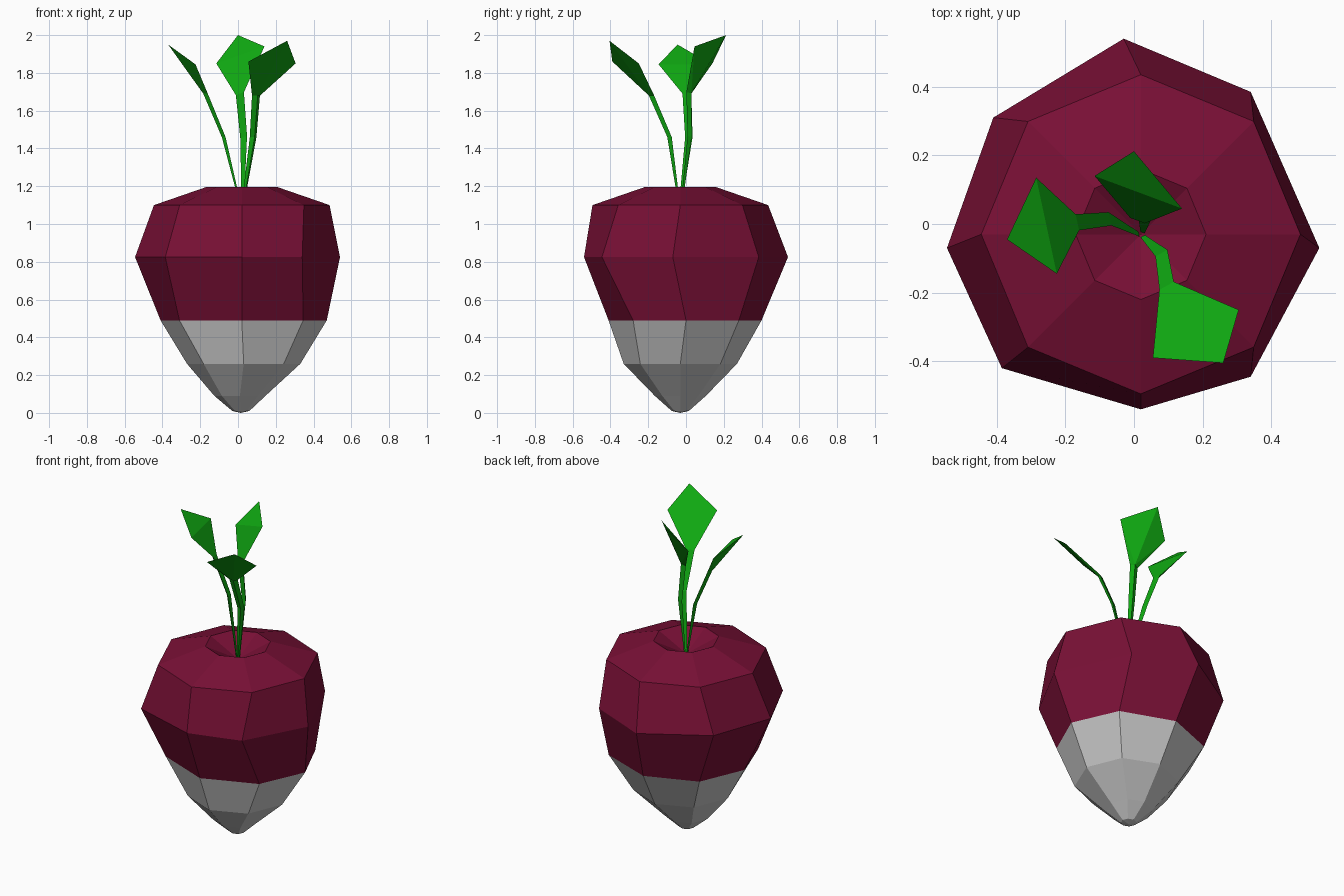
import bpy, bmesh, math
from mathutils import Vector

if "Cube" in bpy.data.objects:
    bpy.data.objects.remove(bpy.data.objects["Cube"])

SIDES = 8


def material(name, rgb):
    m = bpy.data.materials.new(name)
    m.diffuse_color = (*rgb, 1)
    m.use_nodes = True
    m.node_tree.nodes["Principled BSDF"].inputs["Base Color"].default_value = m.diffuse_color
    return m


def add_object(name, verts, faces, mat=None, fix_normals=False):
    me = bpy.data.meshes.new(name)
    me.from_pydata(verts, [], faces)
    if fix_normals:
        bm = bmesh.new()
        bm.from_mesh(me)
        bmesh.ops.recalc_face_normals(bm, faces=bm.faces)
        bm.to_mesh(me)
        bm.free()
    if mat:
        me.materials.append(mat)
    ob = bpy.data.objects.new(name, me)
    bpy.context.collection.objects.link(ob)
    return ob


def ring(cx, cy, z, r):
    return [(cx + r * math.cos(i * math.tau / SIDES),
             cy + r * math.sin(i * math.tau / SIDES), z) for i in range(SIDES)]


def loft(name, rings, bottom=None, top=None, mat=None):
    """Skin rings from bottom to top, with optional pole points."""
    verts = [v for r in rings for v in r]
    faces = []
    for k in range(len(rings) - 1):
        for i in range(SIDES):
            a, b = k * SIDES + i, k * SIDES + (i + 1) % SIDES
            faces.append((a, b, b + SIDES, a + SIDES))
    if bottom:
        verts.append(bottom)
        faces += [((i + 1) % SIDES, i, len(verts) - 1) for i in range(SIDES)]
    if top:
        s = (len(rings) - 1) * SIDES
        verts.append(top)
        faces += [(s + i, s + (i + 1) % SIDES, len(verts) - 1) for i in range(SIDES)]
    return add_object(name, verts, faces, mat)


crimson = material("crimson_skin", (0.19, 0.005, 0.036))
green = material("leaf_green", (0.005, 0.4, 0.006))

# Colour boundary and the uneven widest ring
border = [(x, y, 0.49) for x, y in (
    (0.47, 0), (0.345, 0.28), (0.02, 0.40), (-0.29, 0.28),
    (-0.41, 0), (-0.31, -0.28), (0.02, -0.41), (0.345, -0.28))]
widest = [(x, y, 0.825) for x, y in (
    (0.54, -0.07), (0.34, 0.385), (-0.03, 0.54), (-0.41, 0.31),
    (-0.545, -0.07), (-0.385, -0.42), (0.02, -0.54), (0.34, -0.445))]

# Pale root tip
loft("root_tip",
     [ring(0.015, -0.03, 0.01, 0.045), ring(0.01, -0.03, 0.09, 0.135),
      ring(0.03, -0.03, 0.26, 0.30), border],
     bottom=(0.015, -0.03, 0))

# Crimson bulb with a dimple at the crown
loft("bulb",
     [border, widest, ring(0.02, -0.03, 1.10, 0.465), ring(0.02, -0.03, 1.195, 0.19)],
     top=(0.02, -0.03, 1.10), mat=crimson)


def leaf(name, base, mid, neck, left, right, tip):
    """Three-sided stem that opens into a folded kite blade."""
    left, right, tip = Vector(left), Vector(right), Vector(tip)
    side = (right - left)
    side.normalize()
    out = tip - Vector(neck)
    out.z = 0
    out = (out - side * out.dot(side)).normalized()
    verts = []
    for c, w in ((base, 0.007), (mid, 0.02), (neck, 0.024)):
        c = Vector(c)
        verts += [c - side * w, c + side * w, c + out * w * 0.8]
    verts += [left, right, tip]
    faces = [(0, 1, 2)]
    for k in (0, 3):
        for i in range(3):
            j = (i + 1) % 3
            faces.append((k + i, k + j, k + 3 + j, k + 3 + i))
    # blade: upper side folded across, underside along its length
    faces += [(6, 7, 10, 9), (9, 10, 11),
              (6, 9, 8), (7, 8, 10), (8, 9, 11), (8, 11, 10)]
    add_object(name, verts, faces, green, True)


# Three leaves
leaf("leaf_left", (0.015, -0.03, 1.10), (-0.07, 0.015, 1.46), (-0.165, 0.005, 1.69),
     (-0.225, -0.145, 1.845), (-0.285, 0.135, 1.845), (-0.37, -0.045, 1.95))
leaf("leaf_back", (0.025, -0.025, 1.10), (0.03, 0.015, 1.46), (0.01, 0.01, 1.69),
     (-0.115, 0.14, 1.85), (0.14, 0.045, 1.94), (0.0, 0.212, 2.0))
leaf("leaf_front", (0.025, -0.035, 1.10), (0.08, -0.085, 1.46), (0.095, -0.18, 1.68),
     (0.055, -0.39, 1.86), (0.305, -0.25, 1.85), (0.26, -0.405, 1.97))
